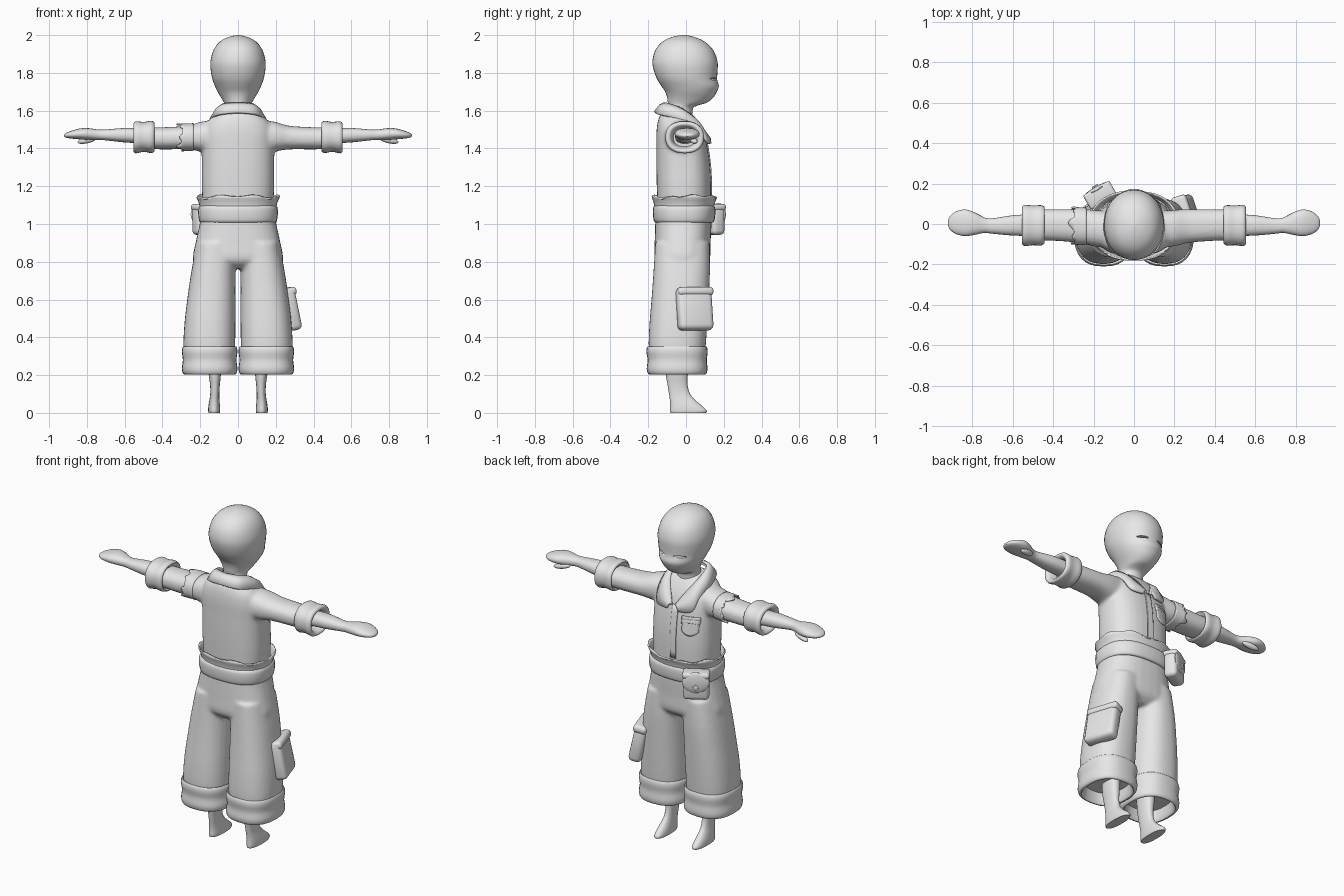
import bpy, bmesh, math
from math import sin, cos, pi, radians
from mathutils import Vector, Matrix
from mathutils.bvhtree import BVHTree

cube = bpy.data.objects.get("Cube")
if cube:
    bpy.data.objects.remove(cube)

GREY = (0.8, 0.8, 0.8, 1)
mat = bpy.data.materials.new("plain_grey")
mat.use_nodes = True
mat.diffuse_color = GREY
mat.node_tree.nodes["Principled BSDF"].inputs["Base Color"].default_value = GREY


def spline(rows, steps):
    """Catmull-Rom through rows of numbers."""
    rows = [Vector(r) for r in rows]
    out = []
    for i in range(len(rows) - 1):
        a, b, c, d = rows[max(i - 1, 0)], rows[i], rows[i + 1], rows[min(i + 2, len(rows) - 1)]
        for k in range(steps):
            t = k / steps
            out.append(b + (c - a) * (t / 2) + (a * 2 - b * 5 + c * 4 - d) * (t * t / 2)
                       + (b * 3 - a - c * 3 + d) * (t ** 3 / 2))
    return out + [rows[-1]]


def loft(bm, axis, rows, n=32, power=2.3, cap=True, steps=3):
    """Skin superellipse rings; a row is (along, centre, radius, low, high)."""
    rings = []
    for t, c, r, lo, hi in spline(rows, steps):
        ring = []
        for k in range(n):
            u, v = cos(2 * pi * k / n), sin(2 * pi * k / n)
            p = c + r * math.copysign(abs(u) ** (2 / power), u)
            q = (lo + hi) / 2 + (hi - lo) / 2 * math.copysign(abs(v) ** (2 / power), v)
            ring.append(bm.verts.new((t, p, q) if axis == "x" else (p, q, t)))
        rings.append(ring)
    for a, b in zip(rings, rings[1:]):
        for k in range(n):
            bm.faces.new((a[k], a[(k + 1) % n], b[(k + 1) % n], b[k]))
    if cap:
        bm.faces.new(rings[0])
        bm.faces.new(rings[-1])
    return rings


def modifier(ob, kind, **settings):
    m = ob.modifiers.new(kind.lower(), kind)
    for key, value in settings.items():
        setattr(m, key, value)
    return m


def finish(bm, name, mirror=False, fuse=False, thick=0):
    bmesh.ops.recalc_face_normals(bm, faces=bm.faces)
    for f in bm.faces:
        f.smooth = True
    for e in bm.edges:
        e.smooth = e.calc_face_angle(0) < radians(45)
    me = bpy.data.meshes.new(name)
    bm.to_mesh(me)
    bm.free()
    me.materials.append(mat)
    ob = bpy.data.objects.new(name, me)
    bpy.context.collection.objects.link(ob)
    if mirror:
        modifier(ob, "MIRROR", use_clip=True)
    if thick:
        modifier(ob, "SOLIDIFY", thickness=thick, offset=0)
    if fuse:
        modifier(ob, "REMESH", mode="VOXEL", voxel_size=0.01, use_smooth_shade=True)
        modifier(ob, "SMOOTH", factor=0.5, iterations=5)
    return ob


def part(name, axis, rows, mirror=False, **kw):
    bm = bmesh.new()
    loft(bm, axis, rows, **kw)
    return finish(bm, name, mirror)


def torn_ring(name, axis, rows, jag):
    """Open band whose last edge is ragged."""
    bm = bmesh.new()
    rings = loft(bm, axis, rows, n=44, cap=False)
    for k, v in enumerate(rings[-1]):
        v.co["xyz".index(axis)] += jag * (sin(k * 1.1) + sin(k * 2 * pi * 3 / 44)) / 2
    return finish(bm, name, thick=0.008)


def ball(bm, loc, scale, rot=(0, 0, 0)):
    turn = Matrix.Rotation(rot[2], 4, "Z") @ Matrix.Rotation(rot[1], 4, "Y")
    bmesh.ops.create_uvsphere(bm, u_segments=20, v_segments=12, radius=1,
                              matrix=Matrix.Translation(loc) @ turn @ Matrix.Diagonal((*scale, 1)))


def pad(name, size, loc, rot, bevel):
    """Soft-edged box."""
    bm = bmesh.new()
    bmesh.ops.create_cube(bm, size=1, matrix=Matrix.Diagonal((*size, 1)))
    bmesh.ops.bevel(bm, geom=bm.edges[:], offset=bevel, segments=3, profile=0.5, affect="EDGES")
    ob = finish(bm, name)
    ob.location, ob.rotation_euler = loc, rot
    return ob


def chest_patch(name, x0, x1, z0, z1, round_off, thick):
    """Thin cloth patch laid on the front of the shirt."""
    bm = bmesh.new()
    n, grid = 8, []
    for j in range(n + 1):
        row = []
        for i in range(n + 1):
            u, v = 2 * i / n - 1, j / n
            z = z0 + (z1 - z0) * v + round_off * u * u * (1 - v)
            hit = shirt_tree.ray_cast(Vector((x0 + (x1 - x0) * i / n, 1, z)), Vector((0, -1, 0)))[0]
            row.append(bm.verts.new(hit + Vector((0, 0.003, 0))))
        grid.append(row)
    for a, b in zip(grid, grid[1:]):
        for i in range(n):
            bm.faces.new((a[i], a[i + 1], b[i + 1], b[i]))
    return finish(bm, name, thick=thick)


# Head and neck
head = part("head", "z", [
    (1.5, 0, .07, -.1, .04), (1.6, 0, .066, -.09, .035), (1.625, 0, .067, -.092, .055),
    (1.642, 0, .074, -.096, .11), (1.67, 0, .09, -.1, .145), (1.7, 0, .108, -.11, .163),
    (1.73, 0, .122, -.13, .174), (1.765, 0, .135, -.152, .165), (1.81, 0, .144, -.17, .167),
    (1.86, 0, .146, -.178, .167), (1.92, 0, .13, -.163, .145), (1.965, 0, .097, -.125, .1),
    (1.99, 0, .05, -.075, .045), (2, 0, .008, -.025, 0)], n=40, power=2.1)

# Eye slits
bm = bmesh.new()
for s in (-1, 1):
    ball(bm, (s * .062, .15, 1.768), (.033, .045, .006))
cutter = finish(bm, "eye_slit_cutter")
cutter.hide_render = cutter.hide_viewport = True
modifier(head, "BOOLEAN", object=cutter, operation="DIFFERENCE", solver="EXACT")

# Shirt body fused with both sleeves
bm = bmesh.new()
loft(bm, "z", [
    (1.06, 0, .185, -.15, .13), (1.2, 0, .192, -.155, .132), (1.3, 0, .192, -.157, .128),
    (1.4, 0, .192, -.157, .115), (1.48, 0, .19, -.157, .095), (1.54, 0, .165, -.15, .065),
    (1.58, 0, .115, -.135, .035), (1.6, 0, .07, -.11, .01)], power=2.5)
for s in (-1, 1):
    loft(bm, "x", [(s * x, c, r, lo, hi) for x, c, r, lo, hi in (
        (.1, -.03, .09, 1.375, 1.555), (.2, -.02, .09, 1.385, 1.54), (.27, -.01, .083, 1.395, 1.52),
        (.4, -.005, .078, 1.395, 1.512), (.48, -.005, .076, 1.397, 1.512))])
shirt = finish(bm, "shirt", fuse=True)
bpy.context.view_layer.update()
shirt_tree = BVHTree.FromObject(shirt, bpy.context.evaluated_depsgraph_get())

chest_patch("shirt_placket", -.025, .012, 1.14, 1.45, 0, .006)
chest_patch("chest_pocket", -.15, -.06, 1.29, 1.385, .025, .009)
chest_patch("chest_pocket_flap", -.155, -.055, 1.365, 1.4, -.008, .009)

# Folded collar with points at the front
inner = spline([(0, -.115, 1.637), (.07, -.095, 1.635), (.093, -.03, 1.612),
                (.075, .04, 1.56), (.04, .085, 1.505), (.01, .115, 1.45)], 4)
outer = spline([(0, -.165, 1.59), (.1, -.14, 1.58), (.145, -.03, 1.553),
                (.135, .06, 1.51), (.115, .11, 1.435), (.04, .128, 1.425)], 4)
bm = bmesh.new()
cols = [[bm.verts.new(p) for p in (a, (a + b) / 2 + Vector((0, .004, .014)), b)]
        for a, b in zip(inner, outer)]
for a, b in zip(cols, cols[1:]):
    for j in (0, 1):
        bm.faces.new((a[j], a[j + 1], b[j + 1], b[j]))
finish(bm, "collar", mirror=True, thick=.014)

# Rolled sleeve cuffs, hollow at the wrist end
part("sleeve_cuffs", "x", [
    (.46, -.005, .07, 1.4, 1.51), (.442, -.005, .088, 1.385, 1.535), (.46, -.007, .1, 1.376, 1.546),
    (.5, -.007, .098, 1.382, 1.54), (.54, -.007, .102, 1.374, 1.544), (.554, -.007, .088, 1.385, 1.53),
    (.54, -.007, .07, 1.4, 1.515), (.5, -.007, .06, 1.41, 1.505)], mirror=True)

# Ragged tear round one sleeve
torn_ring("sleeve_tear", "x", [(-.235, -.012, .088, 1.39, 1.53), (-.27, -.01, .089, 1.39, 1.528),
                               (-.3, -.008, .09, 1.388, 1.528)], .028)

# Forearms and hands with thumbs
bm = bmesh.new()
loft(bm, "x", [
    (.48, -.005, .055, 1.425, 1.505), (.6, -.007, .05, 1.432, 1.508), (.7, -.01, .038, 1.443, 1.5),
    (.74, -.006, .038, 1.445, 1.5), (.79, .002, .056, 1.445, 1.507), (.835, .006, .066, 1.448, 1.506),
    (.88, .006, .056, 1.452, 1.494), (.91, .005, .034, 1.457, 1.482), (.92, .005, .012, 1.463, 1.473)],
    n=24)
ball(bm, (.8, .04, 1.443), (.052, .018, .016), (0, radians(12), radians(12)))
finish(bm, "arms_and_hands", mirror=True)

# Trousers: hips fused with two wide legs
bm = bmesh.new()
loft(bm, "z", [
    (.765, 0, .19, -.12, .08), (.81, 0, .238, -.165, .125), (.9, 0, .225, -.166, .13),
    (1, 0, .203, -.163, .135), (1.08, 0, .192, -.16, .135)], power=2.5)
for s in (-1, 1):
    loft(bm, "z", [
        (.27, s * .15, .13, -.19, .095), (.36, s * .152, .137, -.198, .105),
        (.48, s * .148, .135, -.193, .113), (.6, s * .141, .128, -.183, .12),
        (.75, s * .13, .117, -.172, .127), (.9, s * .113, .105, -.163, .125)], power=2.4)
finish(bm, "trousers", fuse=True)

# Rolled trouser cuffs, open below
part("trouser_cuffs", "z", [
    (.33, .15, .125, -.185, .095), (.352, .15, .14, -.203, .108), (.325, .15, .147, -.21, .115),
    (.28, .15, .142, -.203, .11), (.235, .15, .147, -.208, .114), (.207, .15, .14, -.2, .107),
    (.212, .15, .122, -.185, .09), (.28, .15, .11, -.17, .075)], mirror=True, power=2.5)

# Waistband with a flared ragged top
part("waistband", "z", [
    (1.01, 0, .19, -.15, .13), (1.012, 0, .204, -.168, .148), (1.05, 0, .211, -.175, .155),
    (1.09, 0, .208, -.173, .153), (1.1, 0, .19, -.155, .135)], power=2.5)
torn_ring("waist_frill", "z", [(1.085, 0, .198, -.163, .143), (1.115, 0, .205, -.168, .15),
                               (1.145, 0, .218, -.178, .162)], .014)

# Thigh pocket
tilt = (0, radians(-12), radians(18))
pad("thigh_pocket", (.075, .19, .225), (.262, .045, .548), tilt, .025)
pad("thigh_pocket_flap", (.08, .195, .045), (.247, .045, .64), tilt, .018)

# Belt pouch with flap and diamond clasp
turn = radians(30)
out = Vector((-sin(turn), cos(turn), 0))
spot = Vector((-.168, .142, 1.02))
pad("belt_pouch", (.145, .075, .155), spot, (0, 0, turn), .022)
bm = bmesh.new()
ball(bm, (0, 0, 0), (.076, .014, .062))
flap = finish(bm, "pouch_flap")
flap.location, flap.rotation_euler = spot + out * .034 + Vector((0, 0, .03)), (0, 0, turn)
pad("pouch_flap_top", (.15, .085, .035), spot + Vector((0, 0, .068)), (0, 0, turn), .014)
pad("pouch_clasp", (.026, .016, .026), spot + out * .047 + Vector((0, 0, .005)),
    (0, radians(45), turn), .004)

# Bare shins and feet
part("feet", "z", [
    (0, .126, .03, -.082, .106), (.012, .126, .032, -.085, .11), (.035, .126, .031, -.084, .088),
    (.065, .125, .027, -.085, .052), (.1, .123, .024, -.09, .022), (.15, .122, .026, -.098, .008),
    (.21, .123, .033, -.107, .01), (.32, .125, .04, -.11, .015)], mirror=True, n=24)
